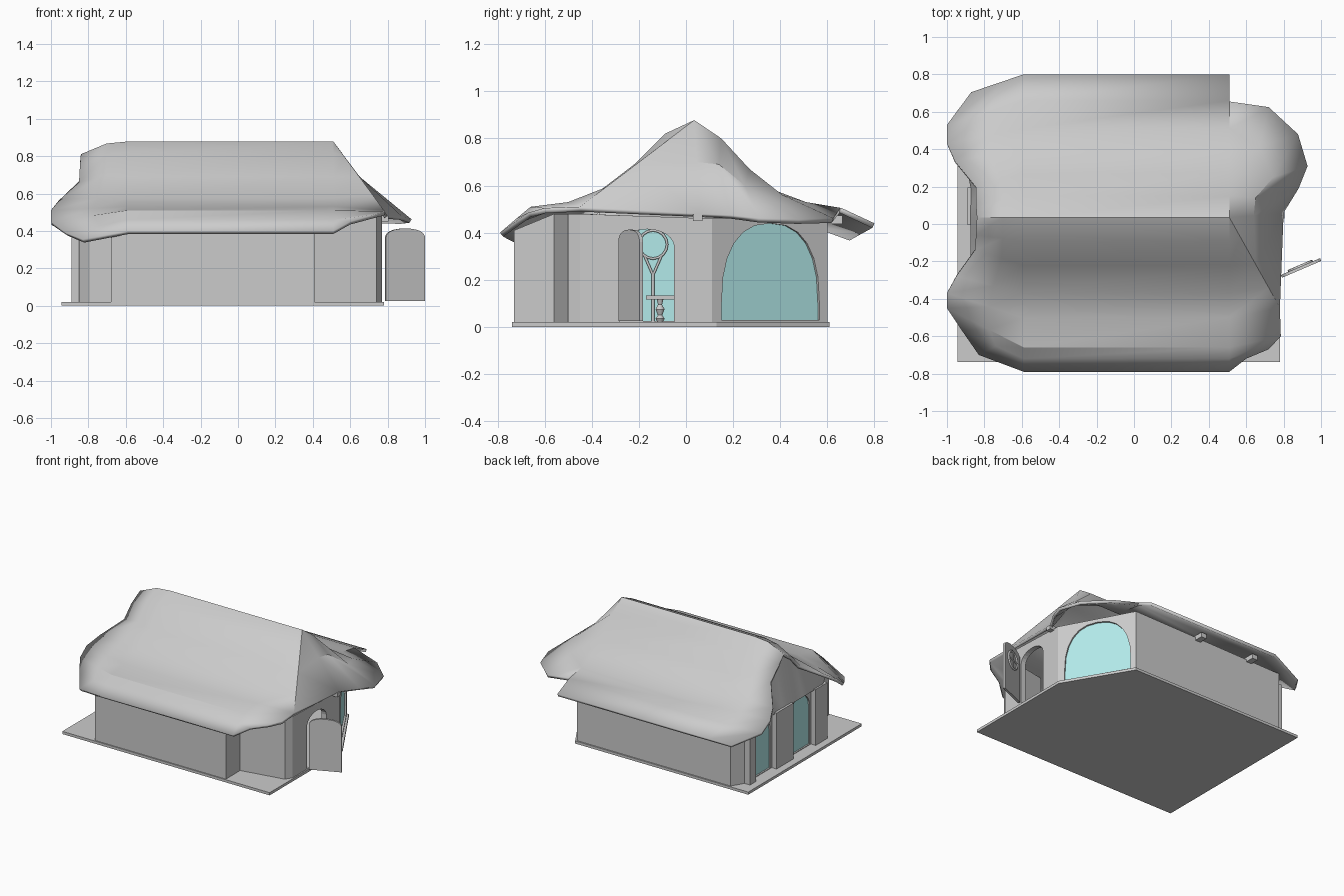
import bpy, bmesh, math
from mathutils import Matrix, Vector

if "Cube" in bpy.data.objects:
    bpy.data.objects.remove(bpy.data.objects["Cube"])

glass = bpy.data.materials.new("glass")
glass.diffuse_color = (0.45, 0.82, 0.82, 1)
glass.use_nodes = True
glass.node_tree.nodes["Principled BSDF"].inputs["Base Color"].default_value = glass.diffuse_color


def finish(name, bm, mat=None, smooth=None):
    me = bpy.data.meshes.new(name)
    bm.to_mesh(me)
    bm.free()
    ob = bpy.data.objects.new(name, me)
    bpy.context.collection.objects.link(ob)
    if mat:
        me.materials.append(mat)
    if smooth:
        bpy.ops.object.select_all(action='DESELECT')
        ob.select_set(True)
        bpy.context.view_layer.objects.active = ob
        bpy.ops.object.shade_smooth_by_angle(angle=math.radians(smooth))
    return ob


def strip(bm, a, b):
    va, vb = [bm.verts.new(p) for p in a], [bm.verts.new(p) for p in b]
    for i in range(len(a) - 1):
        bm.faces.new((va[i], vb[i], vb[i + 1], va[i + 1]))


def solidify(ob, t):
    m = ob.modifiers.new("thickness", 'SOLIDIFY')
    m.thickness, m.offset = t, -1


def prism(name, outline, matrix, depth, mat=None):
    """Outline in local x,z extruded along local y, centred."""
    bm = bmesh.new()
    f = bm.faces.new([bm.verts.new((u, -depth / 2, z)) for u, z in outline])
    r = bmesh.ops.extrude_face_region(bm, geom=[f])
    bmesh.ops.translate(bm, vec=(0, depth, 0),
                        verts=[v for v in r['geom'] if isinstance(v, bmesh.types.BMVert)])
    bmesh.ops.recalc_face_normals(bm, faces=bm.faces)
    bm.transform(matrix)
    return finish(name, bm, mat)


def arch(w, z0, spring, top, p=2.0, n=12):
    pts = [(-w / 2, z0), (w / 2, z0)]
    for i in range(n + 1):
        t = math.pi * i / n
        c, s = math.cos(t), math.sin(t)
        pts.append((math.copysign(abs(c) ** (2 / p), c) * w / 2,
                    spring + (top - spring) * max(s, 0) ** (2 / p)))
    return pts


def place(x, y, ang):
    return Matrix.Translation((x, y, 0)) @ Matrix.Rotation(ang, 4, 'Z')


def box(name, c, s):
    bm = bmesh.new()
    bmesh.ops.create_cube(bm, size=1, matrix=Matrix.Translation(c) @ Matrix.Diagonal((*s, 1)))
    return finish(name, bm)


def tube(name, pts, r, cyclic=False):
    cu = bpy.data.curves.new(name, 'CURVE')
    cu.dimensions, cu.bevel_depth, cu.bevel_resolution = '3D', r, 1
    sp = cu.splines.new('POLY')
    sp.points.add(len(pts) - 1)
    for q, p in zip(sp.points, pts):
        q.co = (*p, 1)
    sp.use_cyclic_u = cyclic
    ob = bpy.data.objects.new(name, cu)
    bpy.context.collection.objects.link(ob)


# floor slab with one clipped corner
bm = bmesh.new()
f = bm.faces.new([bm.verts.new((x, y, 0.02)) for x, y in
                  [(-.945, -.738), (.78, -.738), (.78, .13), (.495, .61), (-.945, .61)]])
solidify(finish("floor_slab", bm), 0.02)

# outer walls: x, y, top height
path = [(.41, -.73, .41), (.41, -.56, .48), (.74, -.5, .48), (.77, -.45, .48), (.77, .11, .46),
        (.485, .6, .47), (-.79, .6, .45), (-.85, .5, .44), (-.85, -.42, .44), (-.79, -.5, .43),
        (-.68, -.55, .43), (-.68, -.73, .38)]
bm = bmesh.new()
loop = path + path[:1]
strip(bm, [(x, y, .015) for x, y, z in loop], [(x, y, z) for x, y, z in loop])
bmesh.ops.remove_doubles(bm, verts=bm.verts, dist=1e-4)
bmesh.ops.recalc_face_normals(bm, faces=bm.faces)
if max(bm.faces, key=lambda f: f.calc_center_median().x).normal.x < 0:
    bmesh.ops.reverse_faces(bm, faces=bm.faces)
walls = finish("walls", bm)
solidify(walls, 0.04)

# openings: doorway, bay window, two end windows
bay = math.atan2(.49, -.285)
openings = [("doorway", arch(.23, .022, .34, .415), place(.75, -.165, math.pi / 2), False),
            ("bay_window", arch(.48, .03, .1, .44, 2.4), place(.61, .35, bay), True),
            ("end_window_back", arch(.23, .025, .32, .425), place(-.835, .33, math.pi / 2), True),
            ("end_window_front", arch(.23, .025, .32, .425), place(-.835, -.14, math.pi / 2), True)]
for name, outline, mat4, glazed in openings:
    cut = prism(name + "_cutter", outline, mat4, 0.2)
    cut.hide_render = True
    cut.hide_set(True)
    m = walls.modifiers.new(name, 'BOOLEAN')
    m.operation, m.object, m.solver = 'DIFFERENCE', cut, 'EXACT'
    if glazed:
        prism(name + "_glass", outline, mat4, 0.008, glass)

# pillars framing the end windows
for y, w in ((.475, .07), (.095, .2), (-.34, .14)):
    box("end_pillar", (-.855, y, .23), (.07, w, .42))

# thatched roof: cross-section rows from front eave to back eave
rows = [(-.79, .40), (-.72, .46), (-.66, .51), (-.50, .53), (-.37, .575), (-.22, .69), (-.09, .82),
        (.035, .878), (.15, .80), (.27, .67), (.39, .575), (.51, .53), (.66, .505), (.80, .44)]
verge = [(-.83, -.70, .355), (-.92, -.57, .39), (-1, -.45, .45), (-1, -.37, .51), (-.95, -.28, .57),
         (-.85, -.14, .66), (-.845, -.06, .75), (-.84, .035, .81), (-.845, .10, .76),
         (-.845, .2, .67), (-.96, .34, .56), (-1, .43, .51), (-1, .53, .45), (-.87, .705, .385)]
left = [(-.59, y, z) for y, z in rows]
right = [(.51, y, z) for y, z in rows]
mid = [Vector(a).lerp(Vector(b), .45) for a, b in zip(left, verge)]
for i in range(5, 10):
    mid[i].z += .02
apex = right[7]
corner = [(.60, -.72, .45), (.72, -.67, .485), (.785, -.60, .505), (.78, -.45, .51),
          (.72, -.34, .593), (.65, -.215, .688), (.57, -.072, .796)]
# hip facet, then the lobe sheltering the bay window
inner = [corner[5], (.64, .045, .70), (.65, .14, .69), (.745, .25, .60), (.67, .41, .56), right[11]]
outer = [corner[3], (.80, .06, .48), (.88, .19, .475), (.928, .31, .462), (.877, .48, .457),
         (.72, .625, .462)]
bm = bmesh.new()
strip(bm, verge, mid)
strip(bm, mid, left)
strip(bm, left, right)
strip(bm, right[:7], corner)
strip(bm, inner, outer)
strip(bm, right[7:11], inner[1:5])
for tri in [(right[6], corner[6], apex), (apex, corner[6], corner[5]),
            (corner[5], corner[4], corner[3]), (inner[-1], outer[-1], (.51, .655, .505)),
            (apex, inner[0], inner[1]), (right[10], inner[4], right[11])]:
    bm.faces.new([bm.verts.new(p) for p in tri])
bmesh.ops.remove_doubles(bm, verts=bm.verts, dist=1e-4)
bm.normal_update()
bmesh.ops.reverse_faces(bm, faces=[f for f in bm.faces if f.normal.z < 0])
solidify(finish("thatched_roof", bm, smooth=26), 0.022)

# hooded end gable between the scooped verge and the end wall
bm = bmesh.new()
hood = verge[3:12]
strip(bm, [(-.875, y, .43) for x, y, z in hood],
      [(max(x + .03, -.9), y, z - .015) for x, y, z in hood])
finish("end_gable", bm, smooth=40)

# open door with round ornament
ang = math.atan2(.09, .21)
M = place(.893, -.235, ang)
prism("door_leaf", arch(.228, .025, .36, .413, 2.3), M, .016)
ring = [M @ Vector((.065 * math.cos(t * math.pi / 8), .01, .3 + .065 * math.sin(t * math.pi / 8)))
        for t in range(16)]
tube("door_ornament", ring, .008, True)
for a in range(0, 16, 4):
    tube("door_ornament_spoke", [M @ Vector((0, .01, .3)), ring[a]], .006)

# tracery on the end windows
for y in (.33, -.14):
    tube("tracery_ring", [(-.82, y + .06 * math.cos(t * math.pi / 8), .35 + .06 * math.sin(t * math.pi / 8))
                          for t in range(16)], .006, True)
    tube("tracery_mullion", [(-.82, y, .025), (-.82, y, .22)], .007)
    for s in (-1, 1):
        tube("tracery_branch", [(-.82, y, .22), (-.82, y + s * .035, .3)], .006)

# table with turned legs
box("table_top", (.1, -.04, .125), (.3, .26, .015))
legs = [(.012, .02), (.02, .035), (.01, .05), (.02, .075), (.009, .095), (.015, .118)]
for x in (-.02, .22):
    for y in (-.11, .06):
        bm = bmesh.new()
        vs = [bm.verts.new((r, 0, z)) for r, z in legs]
        es = [bm.edges.new(e) for e in zip(vs, vs[1:])]
        bmesh.ops.spin(bm, geom=vs + es, cent=(0, 0, 0), axis=(0, 0, 1), angle=math.tau, steps=10,
                       use_merge=True)
        bmesh.ops.translate(bm, vec=(x, y, 0), verts=bm.verts)
        finish("table_leg", bm, smooth=40)

# beam ends under the eaves
box("beam_end_side", (.775, .05, .465), (.06, .04, .03))
for x in (-.52, -.065):
    box("beam_end_back", (x, .62, .455), (.045, .09, .035))
